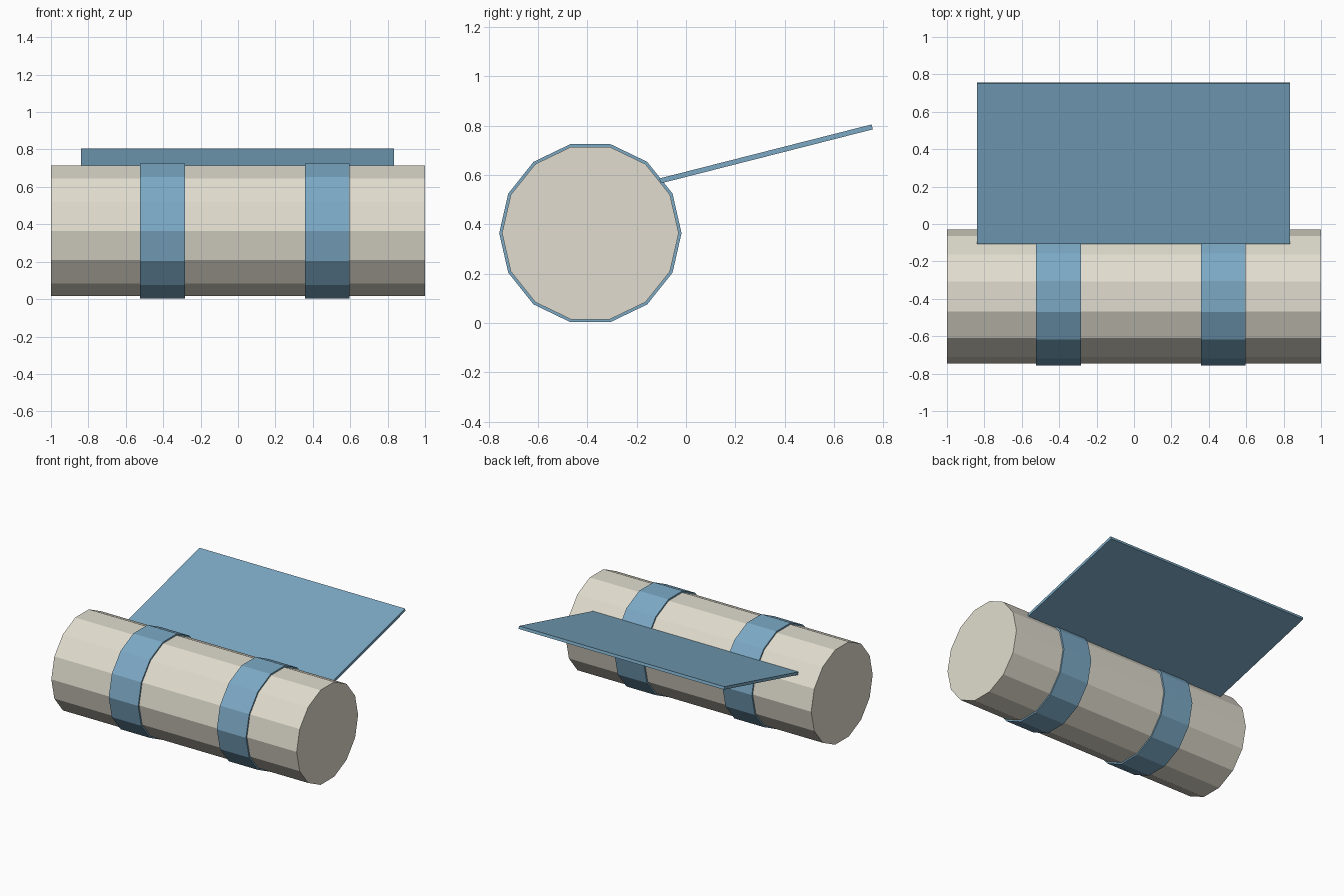
import bpy, bmesh
from math import sin, cos, pi

if "Cube" in bpy.data.objects:
    bpy.data.objects.remove(bpy.data.objects["Cube"])

SIDES = 14
CY, CZ = -0.3875, 0.3645   # axis of the roll


def material(name, rgb):
    m = bpy.data.materials.new(name)
    m.diffuse_color = (*rgb, 1)
    m.use_nodes = True
    m.node_tree.nodes["Principled BSDF"].inputs["Base Color"].default_value = m.diffuse_color
    return m


cream = material("cream", (0.75, 0.72, 0.62))
blue = material("blue", (0.20, 0.40, 0.56))


def make(name, bm, mat):
    bmesh.ops.recalc_face_normals(bm, faces=bm.faces)
    me = bpy.data.meshes.new(name)
    bm.to_mesh(me)
    bm.free()
    me.materials.append(mat)
    ob = bpy.data.objects.new(name, me)
    bpy.context.collection.objects.link(ob)
    return ob


def ring(bm, x, r):
    return [bm.verts.new((x, CY + r * cos(2 * pi * i / SIDES), CZ + r * sin(2 * pi * i / SIDES)))
            for i in range(SIDES)]


def bridge(bm, a, b):
    n = len(a)
    for i in range(n):
        j = (i + 1) % n
        bm.faces.new((a[i], a[j], b[j], b[i]))


def prism(name, x0, x1, profile, mat):
    bm = bmesh.new()
    a, b = [[bm.verts.new((x, y, z)) for y, z in profile] for x in (x0, x1)]
    bridge(bm, a, b)
    bm.faces.new(a)
    bm.faces.new(b)
    return make(name, bm, mat)


# rolled body
circle = [(CY + 0.358 * cos(2 * pi * i / SIDES), CZ + 0.358 * sin(2 * pi * i / SIDES))
          for i in range(SIDES)]
prism("roll", -1, 1, circle, cream)

# straps: closed rings around the roll
for name, x0, x1 in (("strap_left", -0.524, -0.284), ("strap_right", 0.357, 0.595)):
    bm = bmesh.new()
    loops = [ring(bm, x, r) for x, r in ((x0, 0.355), (x0, 0.3695), (x1, 0.3695), (x1, 0.355))]
    for k in range(4):
        bridge(bm, loops[k], loops[(k + 1) % 4])
    make(name, bm, blue)

# sloping flap behind the roll
prism("flap", -0.84, 0.835,
      [(-0.108, 0.586), (-0.103, 0.566), (0.757, 0.785), (0.752, 0.805)], blue)
